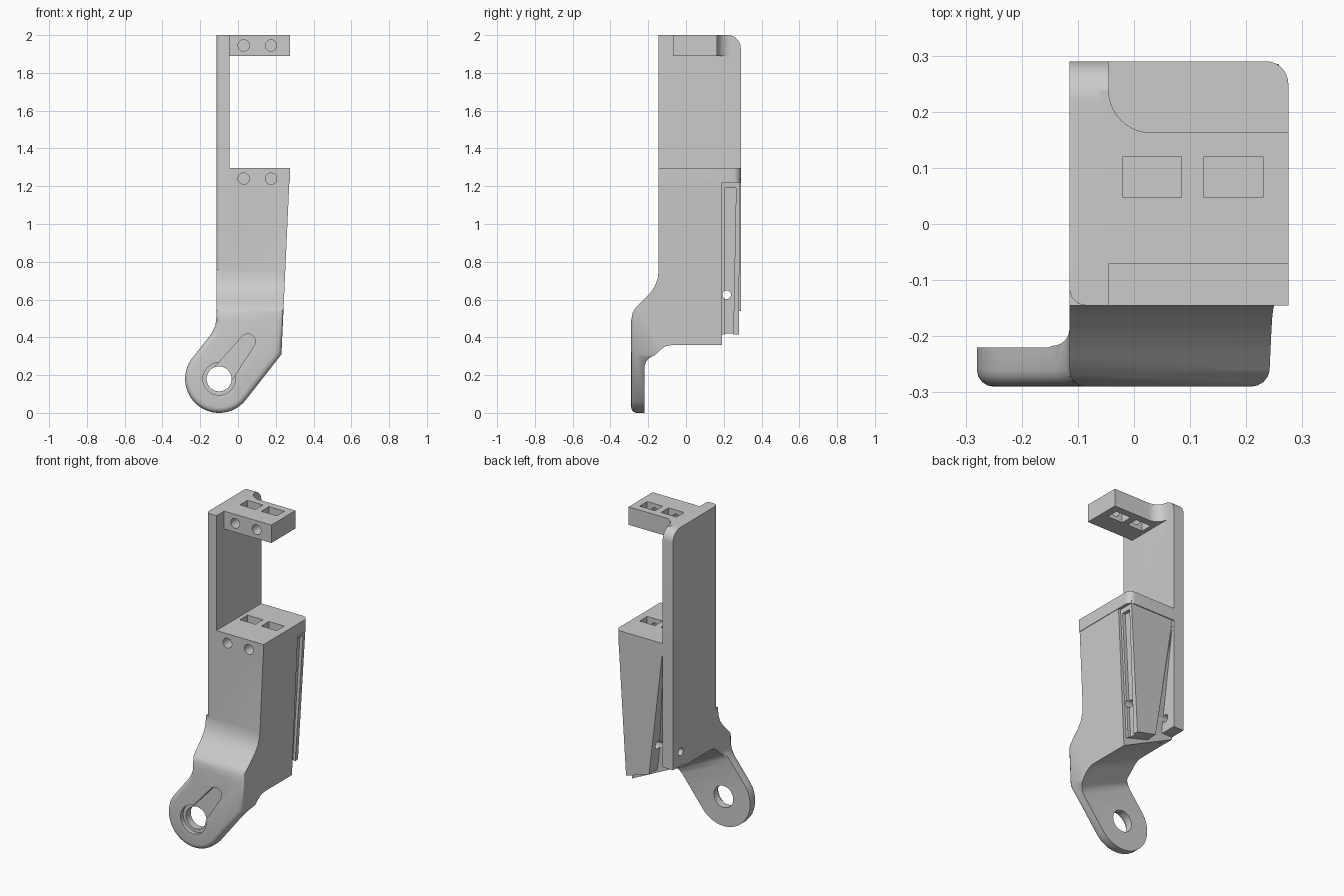
import bpy, bmesh, math

if "Cube" in bpy.data.objects:
    bpy.data.objects.remove(bpy.data.objects["Cube"])


def arc(cx, cy, r, a0, a1, n=12):
    return [(cx + r * math.cos(math.radians(a0 + (a1 - a0) * i / n)),
             cy + r * math.sin(math.radians(a0 + (a1 - a0) * i / n))) for i in range(n + 1)]


def loft(name, lower, upper, front_bevel=0):
    """Closed solid between two matching loops of 3D points."""
    bm = bmesh.new()
    a = [bm.verts.new(p) for p in lower]
    b = [bm.verts.new(p) for p in upper]
    n = len(a)
    bm.faces.new(a)
    bm.faces.new(b)
    for i in range(n):
        j = (i + 1) % n
        bm.faces.new((a[i], a[j], b[j], b[i]))
    bmesh.ops.recalc_face_normals(bm, faces=bm.faces)
    if front_bevel:
        rim = [e for e in bm.edges if e.verts[0] in a and e.verts[1] in a]
        bmesh.ops.bevel(bm, geom=rim, offset=front_bevel, segments=4, profile=0.5, affect='EDGES')
    me = bpy.data.meshes.new(name)
    bm.to_mesh(me)
    bm.free()
    ob = bpy.data.objects.new(name, me)
    bpy.context.collection.objects.link(ob)
    return ob


def prism(name, pts, axis, lo, hi, front_bevel=0):
    place = {'x': lambda p, d: (d, p[0], p[1]),
             'y': lambda p, d: (p[0], d, p[1]),
             'z': lambda p, d: (p[0], p[1], d)}[axis]
    return loft(name, [place(p, lo) for p in pts], [place(p, hi) for p in pts], front_bevel)


def box(name, x0, x1, y0, y1, z0, z1):
    return prism(name, [(x0, y0), (x1, y0), (x1, y1), (x0, y1)], 'z', z0, z1)


def combine(target, other, op):
    other.hide_render = True
    m = target.modifiers.new(op, 'BOOLEAN')
    m.operation, m.object, m.solver = op, other, 'EXACT'
    bpy.ops.object.select_all(action='DESELECT')
    bpy.context.view_layer.objects.active = target
    target.select_set(True)
    bpy.ops.object.modifier_apply(modifier=m.name)
    bpy.data.objects.remove(other)


def rise(x):
    """Height gained by the slanted underside towards the left."""
    return (0.23 - x) * 0.48


# Lower body and ear: front outline crossed with a side profile, underside slanted
cx, cz = -0.10, 0.18
outline = arc(cx, cz, 0.18, 140, 320, 36) + [
    (0.23, 0.31), (0.273, 1.25), (-0.115, 1.25), (-0.115, 0.50), (-0.12, 0.46), (-0.14, 0.42)]
bracket = prism('bracket', outline, 'y', -0.29, 0.25, 0.03)
front = [(-0.145, 1.3), (-0.145, 0.75), (-0.15, 0.71), (-0.165, 0.67), (-0.19, 0.635),
         (-0.235, 0.59), (-0.265, 0.56), (-0.282, 0.53), (-0.29, 0.49), (-0.295, 0.45),
         (-0.30, -0.02), (-0.22, -0.02)]
under = [(-0.22, 0.22), (-0.213, 0.255), (-0.195, 0.282), (-0.165, 0.305), (-0.135, 0.335),
         (-0.11, 0.353), (-0.075, 0.36), (0.19, 0.36)]


def section(x):
    return ([(x, y, z) for y, z in front] + [(x, y, z + rise(x)) for y, z in under]
            + [(x, 0.19, 1.3)])


combine(bracket, loft('side_profile', section(-0.4), section(0.4)), 'INTERSECT')

# Trim the left flare so only the thin ear sticks out, with a filleted root
trim = [(-0.4, -0.217)] + arc(-0.145, -0.187, 0.03, 270, 360, 6) + [(-0.115, 0.4), (-0.4, 0.4)]
combine(bracket, prism('flare_trim', trim, 'z', -0.1, 2.2), 'DIFFERENCE')

# Leaning rear slab with a gap beside the spine
low = [(-0.06, 0.16), (-0.06, 0.175), (0.06, 0.18), (0.065, 0.265), (0.21, 0.28), (0.218, 0.16)]
top = [(-0.06, 0.16), (-0.06, 0.285), (-0.05, 0.285), (-0.04, 0.285), (0.258, 0.285), (0.258, 0.16)]
slab = loft('rear_slab', [(x, y, 0.41 + rise(x) * 0.6) for x, y in low], [(*p, 1.24) for p in top])
groove_low = [(0.195, 0.205), (0.3, 0.205), (0.3, 0.25), (0.195, 0.25)]
groove_top = [(0.235, 0.205), (0.3, 0.205), (0.3, 0.265), (0.235, 0.265)]
combine(slab, loft('groove', [(*p, 0.39) for p in groove_low],
                   [(*p, 1.19) for p in groove_top]), 'DIFFERENCE')
combine(bracket, slab, 'UNION')

# Rim at the top of the lower body
rim = [(-0.115, -0.145), (0.275, -0.145)] + arc(0.235, 0.25, 0.04, 0, 90, 8) + [(-0.115, 0.29)]
combine(bracket, prism('body_rim', rim, 'z', 1.22, 1.297), 'UNION')

# Spine plate with rounded upper rear corner
spine = [(-0.145, 0.76), (-0.1, 0.54), (0.29, 0.54)] + \
    arc(0.22, 1.93, 0.07, 0, 90, 10) + [(-0.145, 2.0)]
combine(bracket, prism('spine', spine, 'x', -0.115, -0.045), 'UNION')

# Top block, filleted into the spine at the rear
block = [(-0.06, -0.07), (0.275, -0.07), (0.275, 0.163)] + \
    arc(0.03, 0.238, 0.075, 270, 180, 10) + [(-0.06, 0.238)]
combine(bracket, prism('top_block', block, 'z', 1.89, 2.0), 'UNION')

# Rectangular pockets and the round holes meeting them
for z0, z1, zh in ((1.85, 2.05, 1.945), (1.19, 1.35, 1.24)):
    for x0, x1, xh in ((-0.02, 0.085, 0.03), (0.125, 0.23, 0.175)):
        combine(bracket, box('pocket', x0, x1, 0.047, 0.12, z0, z1), 'DIFFERENCE')
        combine(bracket, prism('pin_hole', arc(xh, zh, 0.03, 0, 345, 23), 'y', -0.2, 0.08), 'DIFFERENCE')

# Ear hole, countersink, and slanted front channel
combine(bracket, prism('ear_hole', arc(cx, cz, 0.066, 0, 350, 35), 'y', -0.4, -0.1), 'DIFFERENCE')
combine(bracket, prism('countersink', arc(cx, cz, 0.086, 0, 350, 35), 'y', -0.4, -0.265), 'DIFFERENCE')
channel = arc(0.052, 0.378, 0.04, 142, -38, 12) + arc(cx, cz, 0.06, -38, -218, 12)
combine(bracket, prism('channel', channel, 'y', -0.4, -0.255), 'DIFFERENCE')

# Cross hole and rounded front-left edge
combine(bracket, prism('cross_hole', arc(0.215, 0.625, 0.023, 0, 340, 17), 'x', -0.3, 0.4), 'DIFFERENCE')
corner = arc(-0.085, -0.115, 0.03, 180, 270, 6) + [(-0.085, -0.16), (-0.13, -0.16), (-0.13, -0.115)]
combine(bracket, prism('corner_round', corner, 'z', 0.76, 2.1), 'DIFFERENCE')

bpy.ops.object.select_all(action='DESELECT')
bracket.select_set(True)
bpy.context.view_layer.objects.active = bracket
bpy.ops.object.shade_smooth_by_angle(angle=math.radians(50))
